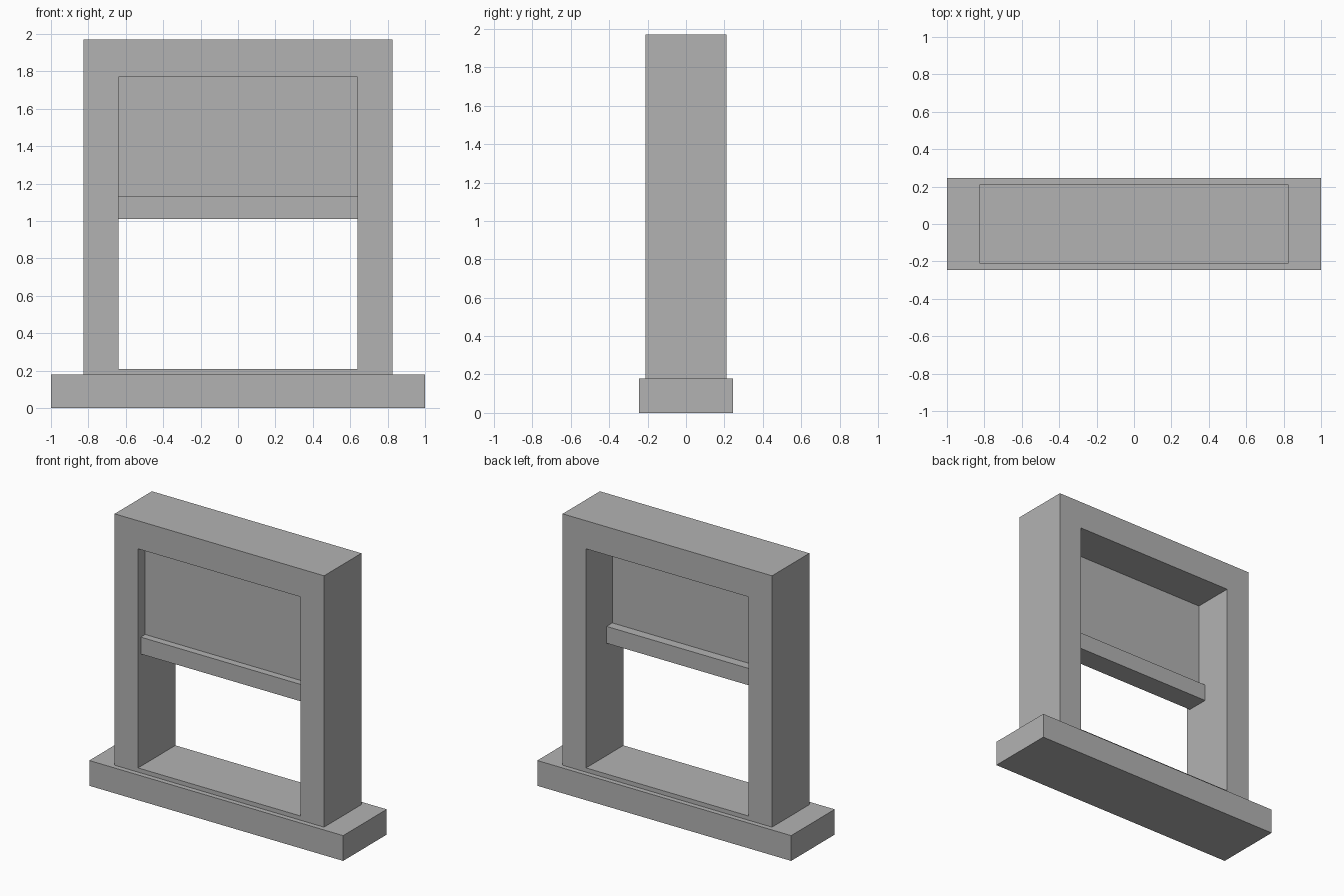
import bpy, bmesh

if "Cube" in bpy.data.objects:
    bpy.data.objects.remove(bpy.data.objects["Cube"])

grey = bpy.data.materials.new("plain_grey")
grey.diffuse_color = (0.45, 0.45, 0.45, 1)
grey.use_nodes = True
grey.node_tree.nodes["Principled BSDF"].inputs["Base Color"].default_value = grey.diffuse_color


def finish(name, bm):
    bmesh.ops.recalc_face_normals(bm, faces=bm.faces)
    mesh = bpy.data.meshes.new(name)
    bm.to_mesh(mesh)
    bm.free()
    mesh.materials.append(grey)
    obj = bpy.data.objects.new(name, mesh)
    bpy.context.collection.objects.link(obj)
    return obj


def box(name, half_x, y0, y1, z0, z1):
    """Box centred on x = 0."""
    bm = bmesh.new()
    bmesh.ops.create_cube(bm, size=1)
    for v in bm.verts:
        v.co = (v.co.x * 2 * half_x,
                y1 if v.co.y > 0 else y0,
                z1 if v.co.z > 0 else z0)
    return finish(name, bm)


def frame(name, outer, inner, half_y):
    """Rectangular ring; outer and inner are (half_x, z0, z1)."""
    bm = bmesh.new()

    def loop(rect, y):
        hx, z0, z1 = rect
        return [bm.verts.new((x, y, z))
                for x, z in ((-hx, z0), (hx, z0), (hx, z1), (-hx, z1))]

    loops = [loop(outer, -half_y), loop(inner, -half_y),
             loop(inner, half_y), loop(outer, half_y)]
    for a, b in zip(loops, loops[1:] + loops[:1]):
        for i in range(4):
            j = (i + 1) % 4
            bm.faces.new((a[i], a[j], b[j], b[i]))
    return finish(name, bm)


# sill slab at the bottom
box("sill", 1.0, -0.245, 0.245, 0, 0.18)
# surrounding window frame with its opening
frame("window_frame", (0.825, 0.18, 1.97), (0.64, 0.21, 1.77), 0.21)
# raised sash: thin pane and its thicker bottom rail
box("sash_pane", 0.64, -0.13, -0.085, 1.13, 1.77)
box("sash_rail", 0.64, -0.18, -0.02, 1.01, 1.13)
